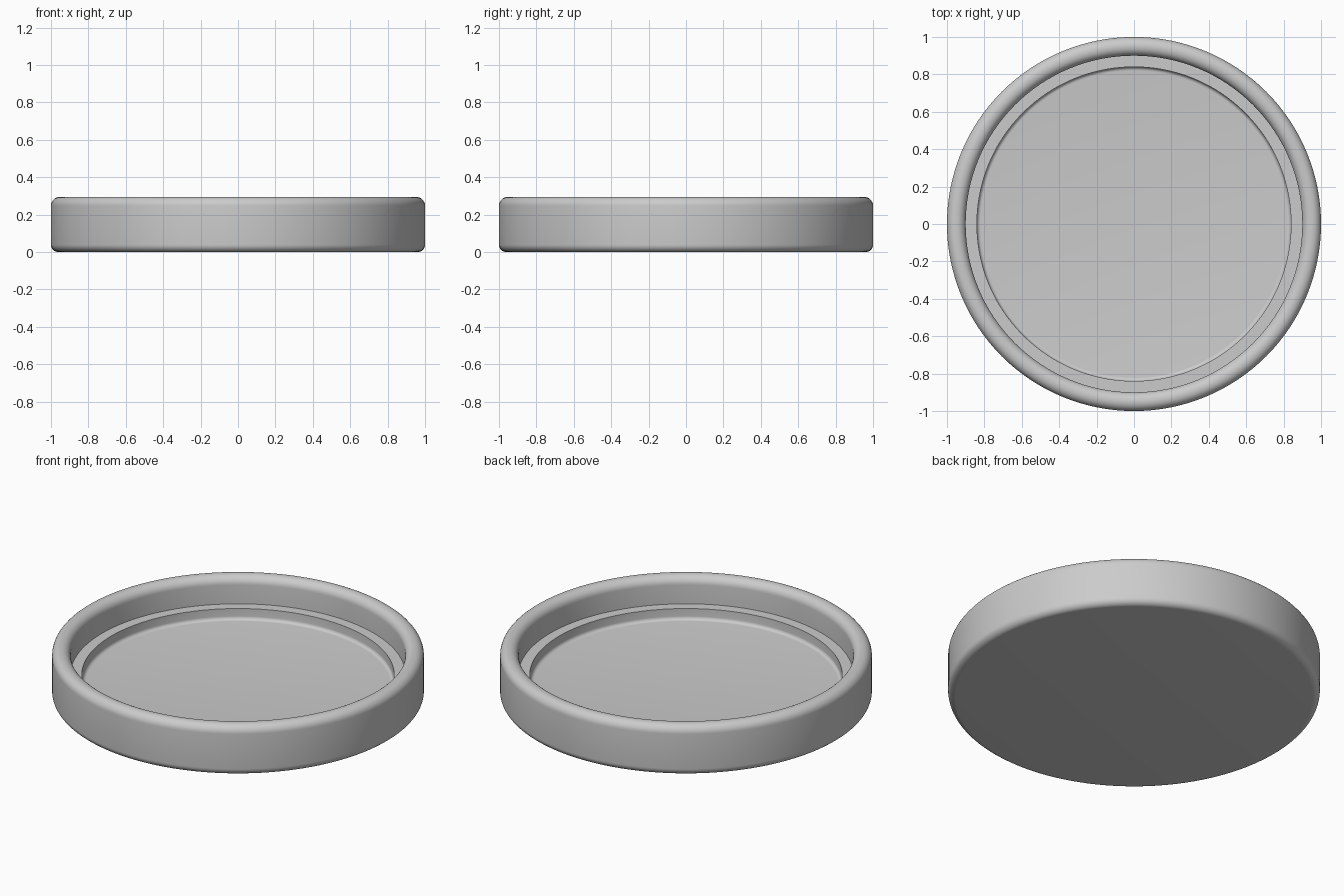
import bpy, bmesh, math
from mathutils import Matrix

cube = bpy.data.objects.get("Cube")
if cube:
    bpy.data.objects.remove(cube, do_unlink=True)

SEGMENTS = 128
HEIGHT = 0.295


def arc(r, z, radius, start, end, steps=8):
    """Rounded profile corner, angles in degrees."""
    angles = [math.radians(start + (end - start) * i / steps) for i in range(steps + 1)]
    return [(r + radius * math.cos(a), z + radius * math.sin(a)) for a in angles]


# Cross-section from the underside, round the rim, down to the recessed floor
profile = [(0, 0)]
profile += arc(0.96, 0.04, 0.04, -90, 0)
profile += arc(0.952, HEIGHT - 0.048, 0.048, 0, 90)
profile += arc(0.948, HEIGHT - 0.048, 0.048, 90, 180)
profile += [(0.90, 0.135), (0.84, 0.135)]
profile += arc(0.82, 0.09, 0.02, 0, -90, 6)
profile += [(0, 0.07)]

# Lathe the section into a closed dish
bm = bmesh.new()
verts = [bm.verts.new((r, 0, z)) for r, z in profile]
edges = [bm.edges.new(pair) for pair in zip(verts, verts[1:])]
bmesh.ops.spin(bm, geom=verts + edges, cent=(0, 0, 0), axis=(0, 0, 1),
               angle=math.tau, steps=SEGMENTS, use_duplicate=False)
bmesh.ops.remove_doubles(bm, verts=bm.verts, dist=0.0005)
bmesh.ops.recalc_face_normals(bm, faces=bm.faces)
mesh = bpy.data.meshes.new("round_dish")
bm.to_mesh(mesh)
bm.free()
dish = bpy.data.objects.new("round_dish", mesh)
bpy.context.collection.objects.link(dish)

# Plain grey finish
grey = bpy.data.materials.new("plain_grey")
grey.use_nodes = True
colour = (0.6, 0.6, 0.6, 1)
grey.diffuse_color = colour
grey.node_tree.nodes["Principled BSDF"].inputs["Base Color"].default_value = colour
mesh.materials.append(grey)

# Smooth curves, keeping the step edges crisp
bpy.ops.object.select_all(action="DESELECT")
dish.select_set(True)
bpy.context.view_layer.objects.active = dish
bpy.ops.object.shade_smooth_by_angle(angle=math.radians(35))
